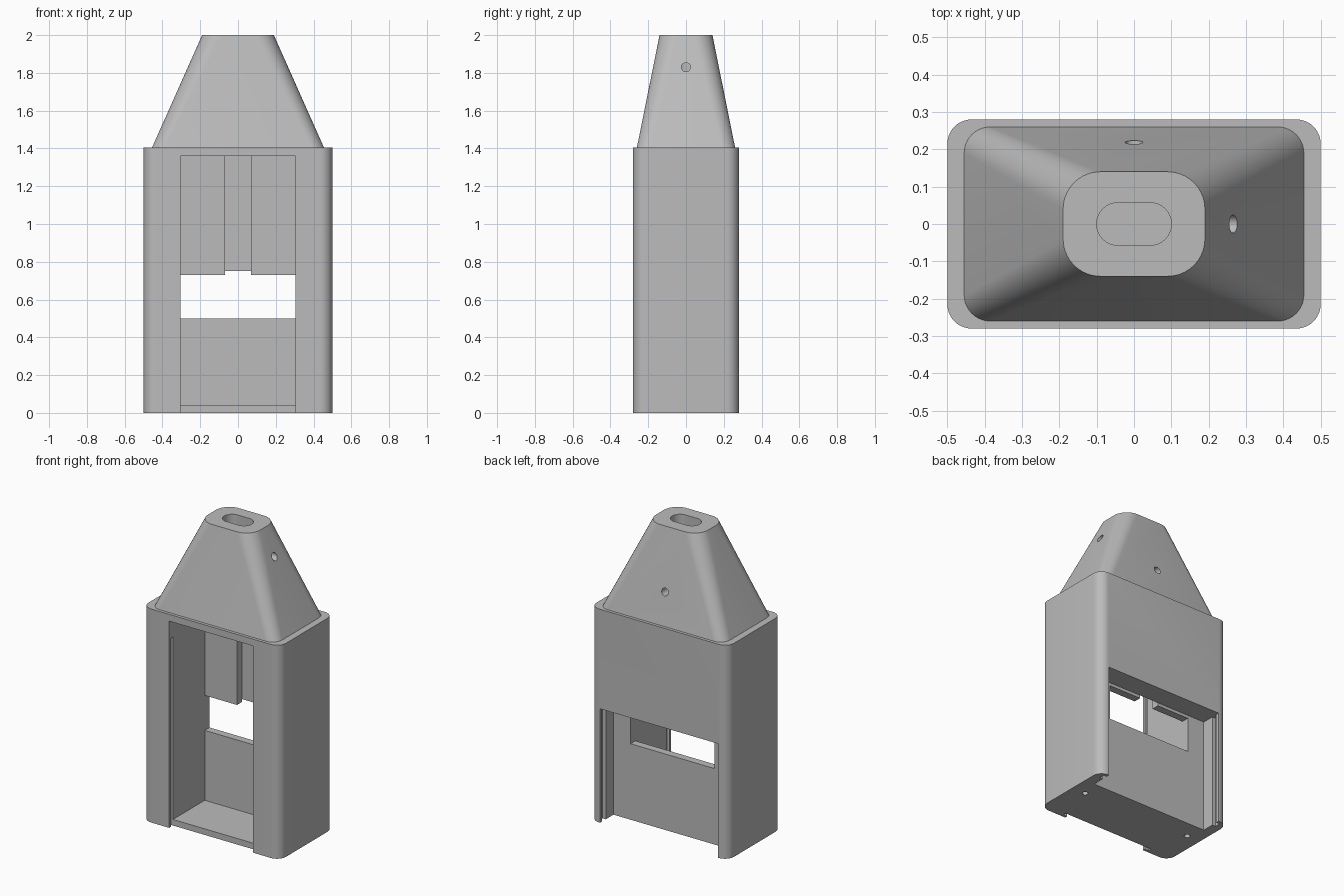
import bpy, bmesh
from math import cos, sin, pi
from mathutils import Matrix

cube = bpy.data.objects.get("Cube")
if cube:
    bpy.data.objects.remove(cube, do_unlink=True)

grey = bpy.data.materials.new("plain_grey")
grey.use_nodes = True
grey.diffuse_color = (0.5, 0.5, 0.5, 1)
grey.node_tree.nodes["Principled BSDF"].inputs["Base Color"].default_value = (0.5, 0.5, 0.5, 1)


def rounded_rect(hx, hy, r, seg=10):
    """Outline of a rounded rectangle, anticlockwise."""
    corners = [(1, 1), (-1, 1), (-1, -1), (1, -1)]
    pts = []
    for q, (sx, sy) in enumerate(corners):
        for i in range(seg + 1):
            a = (q + i / seg) * pi / 2
            pts.append((sx * (hx - r) + r * cos(a), sy * (hy - r) + r * sin(a)))
    return pts


def make_object(name, bm):
    bmesh.ops.recalc_face_normals(bm, faces=bm.faces)
    mesh = bpy.data.meshes.new(name)
    bm.to_mesh(mesh)
    bm.free()
    mesh.materials.append(grey)
    obj = bpy.data.objects.new(name, mesh)
    bpy.context.scene.collection.objects.link(obj)
    return obj


def loft(name, low, high, z0, z1):
    """Solid between two outlines with equal point counts."""
    bm = bmesh.new()
    a = [bm.verts.new((x, y, z0)) for x, y in low]
    b = [bm.verts.new((x, y, z1)) for x, y in high]
    n = len(a)
    for i in range(n):
        j = (i + 1) % n
        bm.faces.new((a[i], a[j], b[j], b[i]))
    bm.faces.new(a[::-1])
    bm.faces.new(b)
    return make_object(name, bm)


def box(x, y0, y1, z0, z1):
    """Box cutter symmetric in x."""
    outline = [(-x, y0), (x, y0), (x, y1), (-x, y1)]
    return loft("cutter", outline, outline, z0, z1)


def drill(axis, start, length, radius):
    """Round cutter running from start along an axis."""
    bm = bmesh.new()
    bmesh.ops.create_cone(bm, cap_ends=True, segments=24, radius1=radius,
                          radius2=radius, depth=length)
    turn = {"X": Matrix.Rotation(pi / 2, 4, "Y"),
            "Y": Matrix.Rotation(-pi / 2, 4, "X"),
            "Z": Matrix.Identity(4)}[axis]
    shift = Matrix.Translation(start) @ turn @ Matrix.Translation((0, 0, length / 2))
    bm.transform(shift)
    return make_object("cutter", bm)


def activate(obj):
    bpy.ops.object.select_all(action="DESELECT")
    obj.select_set(True)
    bpy.context.view_layer.objects.active = obj


def cut(obj, cutters):
    for c in cutters:
        c.hide_render = True
        mod = obj.modifiers.new("cut", "BOOLEAN")
        mod.operation = "DIFFERENCE"
        mod.solver = "EXACT"
        mod.object = c
        activate(obj)
        bpy.ops.object.modifier_apply(modifier=mod.name)
        bpy.data.objects.remove(c, do_unlink=True)
    activate(obj)
    bpy.ops.object.shade_smooth_by_angle(angle=pi / 6)


TOP = 1.405

# Case body with front cavity, back recess, window and panel grooves
outline = rounded_rect(0.5, 0.28, 0.065)
body = loft("case_body", outline, outline, 0, TOP)
cut(body, [
    box(0.305, -0.4, 0.09, 0.04, 1.36),      # front cavity
    box(0.305, -0.4, -0.24, -0.1, 0.5),      # front opening through the base
    box(0.335, -0.262, -0.24, -0.1, 1.24),   # front panel groove
    box(0.43, 0.14, 0.4, -0.1, 0.75),        # back recess
    box(0.455, 0.22, 0.257, -0.1, 0.75),     # back panel groove
    box(0.305, 0.0, 0.2, 0.5, 0.73),         # window between the two
    box(0.07, 0.0, 0.14, 0.6, 1.36),         # cable channel
    drill("Z", (0.4, 0.02, -0.1), 0.3, 0.018),
    drill("Z", (-0.4, 0.02, -0.1), 0.3, 0.018),
])

# Tapered neck with an oval socket and two screw holes
neck = loft("tapered_neck", rounded_rect(0.455, 0.26, 0.07),
            rounded_rect(0.19, 0.14, 0.1), TOP, 2.0)
slot = rounded_rect(0.1, 0.057, 0.0565)
cut(neck, [
    loft("cutter", slot, slot, TOP - 0.1, 2.1),
    drill("X", (0.05, 0, 1.83), 0.5, 0.024),
    drill("Y", (0, 0.03, 1.61), 0.4, 0.024),
])
